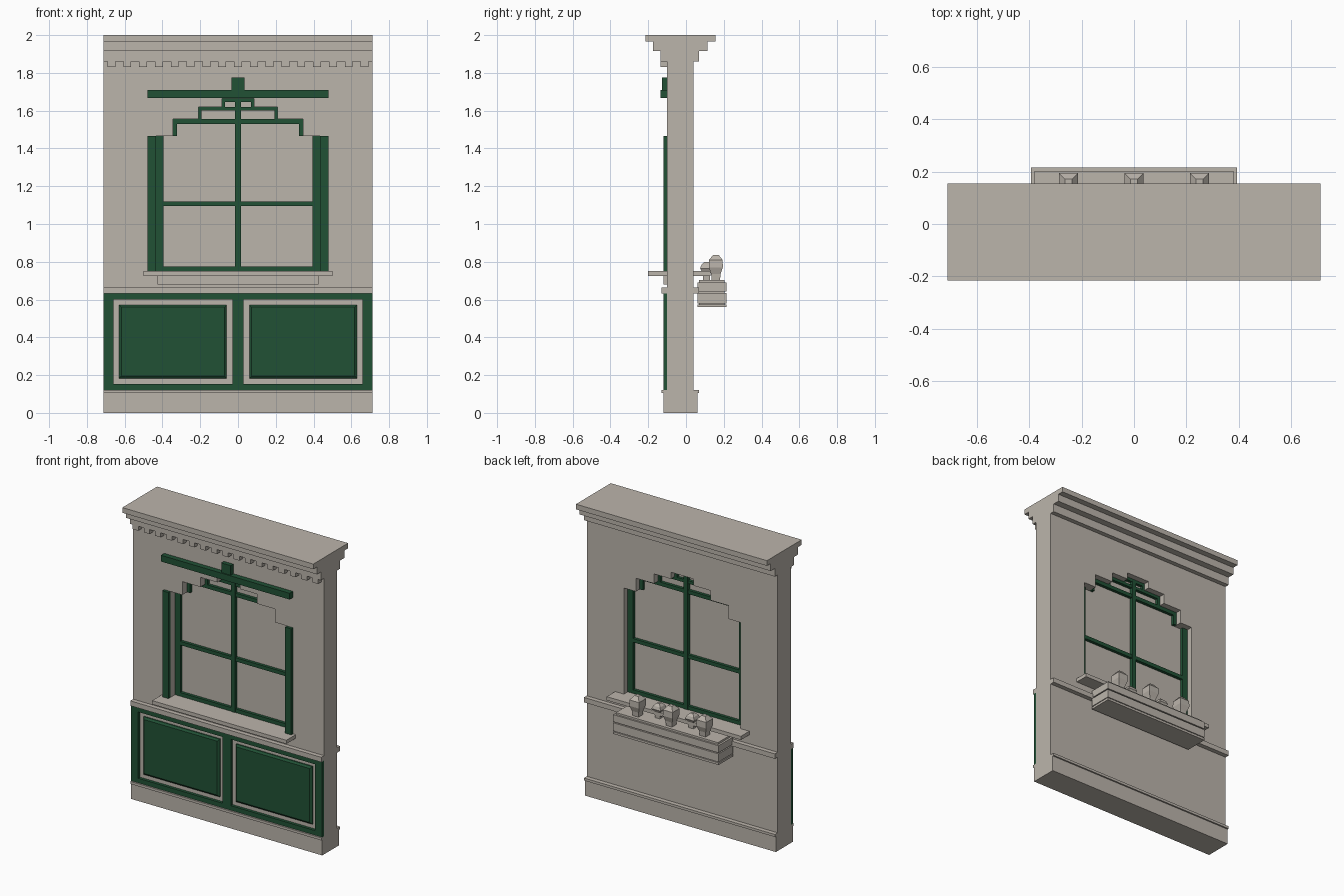
import bpy, bmesh, math

if "Cube" in bpy.data.objects:
    bpy.data.objects.remove(bpy.data.objects["Cube"])


def material(name, rgb):
    m = bpy.data.materials.new(name)
    m.use_nodes = True
    m.diffuse_color = (*rgb, 1)
    m.node_tree.nodes["Principled BSDF"].inputs["Base Color"].default_value = (*rgb, 1)
    return m


STONE = material("warm stone", (0.50, 0.46, 0.41))
GREEN = material("dark green paint", (0.015, 0.083, 0.036))
HALF = 0.712


def finish(name, bm, mat):
    bmesh.ops.recalc_face_normals(bm, faces=bm.faces)
    me = bpy.data.meshes.new(name)
    bm.to_mesh(me)
    bm.free()
    me.materials.append(mat)
    ob = bpy.data.objects.new(name, me)
    bpy.context.collection.objects.link(ob)
    return ob


def add_box(bm, x0, x1, y0, y1, z0, z1):
    v = bmesh.ops.create_cube(bm, size=1)["verts"]
    bmesh.ops.scale(bm, verts=v, vec=(x1 - x0, y1 - y0, z1 - z0))
    bmesh.ops.translate(bm, verts=v, vec=((x0 + x1) / 2, (y0 + y1) / 2, (z0 + z1) / 2))
    return v


def boxes(name, mat, *dims):
    bm = bmesh.new()
    for d in dims:
        add_box(bm, *d)
    return finish(name, bm, mat)


def mirror(ob):
    mod = ob.modifiers.new("Mirror", "MIRROR")
    mod.use_clip = True
    return ob


def half_prism(name, mat, outline, y0, y1):
    """Extrude an x-z outline through y and mirror it about x = 0."""
    bm = bmesh.new()
    face = bm.faces.new([bm.verts.new((x, y0, z)) for x, z in outline])
    new = bmesh.ops.extrude_face_region(bm, geom=[face])["geom"]
    verts = [g for g in new if isinstance(g, bmesh.types.BMVert)]
    bmesh.ops.translate(bm, verts=verts, vec=(0, y1 - y0, 0))
    seam = [f for f in bm.faces if all(abs(v.co.x) < 1e-5 for v in f.verts)]
    bmesh.ops.delete(bm, geom=seam, context="FACES")
    return mirror(finish(name, bm, mat))


def full_box(name, mat, half, y0, y1, z0, z1):
    return boxes(name, mat, (-half, half, y0, y1, z0, z1))


# Wall with stepped window opening, and the pane that fills it
SILL = 0.745
steps = [(0.435, SILL), (0.435, 1.465), (0.345, 1.465), (0.345, 1.555),
         (0.21, 1.555), (0.21, 1.62), (0.085, 1.62), (0.085, 1.665)]
half_wall = [(0, 0), (HALF, 0), (HALF, 2), (0, 2), (0, 1.665)] + steps[::-1] + [(0, SILL)]
half_prism("wall", STONE, half_wall, -0.10, 0.04)
half_prism("window_pane", STONE, [(0, SILL)] + steps + [(0, 1.665)], -0.03, -0.02)

# Base, chair rail and cornice run round both sides of the wall
full_box("base_board", STONE, HALF, -0.12, 0.06, 0, 0.105)
full_box("base_trim", STONE, HALF, -0.13, 0.07, 0.105, 0.122)
full_box("chair_rail", STONE, HALF, -0.13, 0.07, 0.632, 0.665)
full_box("cornice_lower", STONE, HALF, -0.135, 0.07, 1.86, 1.915)
full_box("cornice_middle", STONE, HALF, -0.175, 0.115, 1.915, 1.965)
full_box("cornice_top", STONE, HALF, -0.215, 0.155, 1.965, 2)

# Dentils under the front of the cornice
bm = bmesh.new()
count = 17
pitch = 2 * HALF / count
for i in range(count):
    x = (i - (count - 1) / 2) * pitch
    add_box(bm, x - pitch / 4, x + pitch / 4, -0.135, -0.10, 1.83, 1.86)
finish("dentils", bm, STONE)

# Sill and apron
full_box("window_sill", STONE, 0.50, -0.20, 0.13, 0.725, 0.75)
full_box("sill_apron", STONE, 0.425, -0.12, -0.10, 0.68, 0.725)

# Outer casing, head bar and keystone
mirror(boxes("side_casing", GREEN, (0.435, 0.48, -0.12, -0.10, 0.75, 1.465)))
full_box("head_bar", GREEN, 0.48, -0.135, -0.10, 1.668, 1.71)
full_box("keystone", GREEN, 0.035, -0.128, -0.10, 1.668, 1.775)

# Recessed window frame
F0, F1 = -0.05, 0.0
mirror(boxes("window_jambs", GREEN,
             (0.395, 0.435, F0, F1, 0.75, 1.465),
             (0.322, 0.345, F0, F1, 1.465, 1.53),
             (0.193, 0.21, F0, F1, 1.555, 1.60),
             (0.068, 0.085, F0, F1, 1.62, 1.645)))
for name, half, z0, z1 in (("bottom_rail", 0.395, 0.75, 0.775), ("meeting_rail", 0.395, 1.095, 1.12),
                           ("lower_step_rail", 0.345, 1.53, 1.555), ("middle_step_rail", 0.21, 1.60, 1.62),
                           ("upper_step_rail", 0.085, 1.645, 1.665)):
    full_box(name, GREEN, half, F0, F1, z0, z1)
full_box("centre_mullion", GREEN, 0.015, F0 - 0.003, F1 + 0.003, 0.75, 1.65)

# Green wainscot framework
boxes("wainscot_rails", GREEN,
      (-HALF, HALF, -0.12, -0.10, 0.122, 0.153),
      (-HALF, HALF, -0.12, -0.10, 0.60, 0.632),
      (-0.03, 0.03, -0.12, -0.10, 0.153, 0.60))
mirror(boxes("wainscot_stile", GREEN, (0.66, HALF, -0.12, -0.10, 0.153, 0.60)))

# Raised panels with a sloped border
bm = bmesh.new()
verts = add_box(bm, 0.06, 0.63, -0.108, -0.10, 0.183, 0.572)
bm.faces.ensure_lookup_table()
front = min(bm.faces, key=lambda f: f.calc_center_median().y)
bmesh.ops.inset_region(bm, faces=[front], thickness=0.018, depth=0.01)
mirror(finish("raised_panel", bm, GREEN))

# Planter of three planks on a narrower core
bm = bmesh.new()
add_box(bm, -0.38, 0.38, 0.07, 0.203, 0.565, 0.703)
for z0, z1 in ((0.56, 0.575), (0.58, 0.635), (0.642, 0.69)):
    add_box(bm, -0.393, 0.393, 0.06, 0.215, z0, z1)
finish("planter_box", bm, STONE)


# Four-sided buds standing in the planter
def bud(name, x, y, profile):
    bm = bmesh.new()
    rings = []
    for r, z in profile:
        rings.append([bm.verts.new((x + sx * r, y + sy * r, z))
                      for sx, sy in ((-1, -1), (1, -1), (1, 1), (-1, 1))])
    for a, b in zip(rings, rings[1:]):
        for i in range(4):
            j = (i + 1) % 4
            bm.faces.new((a[i], a[j], b[j], b[i]))
    bm.faces.new(rings[0])
    bm.faces.new(rings[-1])
    finish(name, bm, STONE)


tall = [(0.022, 0.70), (0.025, 0.735), (0.037, 0.77), (0.036, 0.81), (0.014, 0.837)]
short = [(0.018, 0.70), (0.02, 0.74), (0.033, 0.765), (0.026, 0.785), (0.01, 0.80)]
for i, x in enumerate((-0.25, 0, 0.25)):
    bud(f"tall_bud_{i + 1}", x, 0.158, tall)
for i, x in enumerate((-0.125, 0.125)):
    bud(f"short_bud_{i + 1}", x, 0.108, short)
